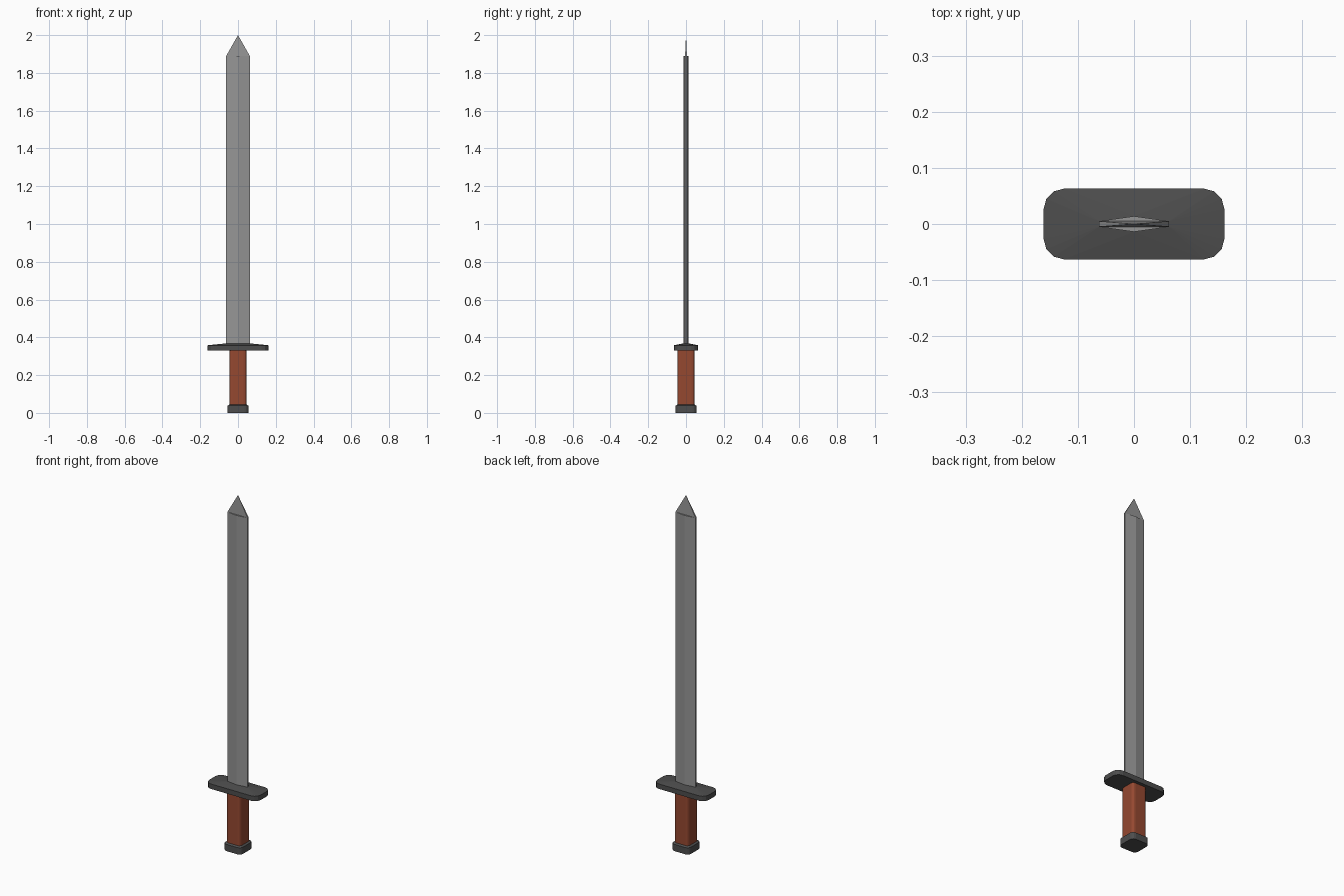
import bpy, bmesh, math

if "Cube" in bpy.data.objects:
    bpy.data.objects.remove(bpy.data.objects["Cube"])


def material(name, rgb):
    mat = bpy.data.materials.new(name)
    mat.diffuse_color = (*rgb, 1)
    mat.use_nodes = True
    mat.node_tree.nodes["Principled BSDF"].inputs["Base Color"].default_value = mat.diffuse_color
    return mat


def rounded_rect(hx, hy, r, z, segments=3):
    """Ring of points: rectangle with rounded corners."""
    pts = []
    for i, (sx, sy) in enumerate([(1, 1), (-1, 1), (-1, -1), (1, -1)]):
        for k in range(segments + 1):
            a = math.pi / 2 * (i + k / segments)
            pts.append((sx * (hx - r) + r * math.cos(a),
                        sy * (hy - r) + r * math.sin(a), z))
    return pts


def blade_ring(z):
    """Flattened hexagon with blunt edges and a central ridge."""
    w, e, t = 0.0625, 0.005, 0.014
    return [(w, -e, z), (w, e, z), (0, t, z), (-w, e, z), (-w, -e, z), (0, -t, z)]


def hull(name, points, mat):
    bm = bmesh.new()
    for p in points:
        bm.verts.new(p)
    bmesh.ops.convex_hull(bm, input=bm.verts[:])
    bmesh.ops.dissolve_limit(bm, angle_limit=0.002, verts=bm.verts[:], edges=bm.edges[:])
    bmesh.ops.recalc_face_normals(bm, faces=bm.faces[:])
    mesh = bpy.data.meshes.new(name)
    bm.to_mesh(mesh)
    bm.free()
    mesh.materials.append(mat)
    obj = bpy.data.objects.new(name, mesh)
    bpy.context.collection.objects.link(obj)
    return obj


steel = material("steel", (0.3, 0.3, 0.3))
dark = material("dark_metal", (0.075, 0.075, 0.075))
leather = material("leather", (0.30, 0.065, 0.03))

# Pommel, with a slight slope up to the grip
hull("pommel", rounded_rect(0.055, 0.055, 0.021, 0)
     + rounded_rect(0.055, 0.055, 0.021, 0.038)
     + rounded_rect(0.045, 0.045, 0.016, 0.044), dark)

# Grip
hull("grip", rounded_rect(0.045, 0.045, 0.016, 0.04)
     + rounded_rect(0.045, 0.045, 0.016, 0.332), leather)

# Crossguard, its top sloping up to the blade root
hull("guard", rounded_rect(0.161, 0.063, 0.036, 0.33)
     + rounded_rect(0.161, 0.063, 0.036, 0.358)
     + blade_ring(0.368), dark)

# Blade and its thinner tip
hull("blade", blade_ring(0.36) + blade_ring(1.89), steel)
hull("blade_tip", [(sx * 0.0625, sy * 0.005, 1.89) for sx in (-1, 1) for sy in (-1, 1)]
     + [(0, 0, 2.0)], steel)
